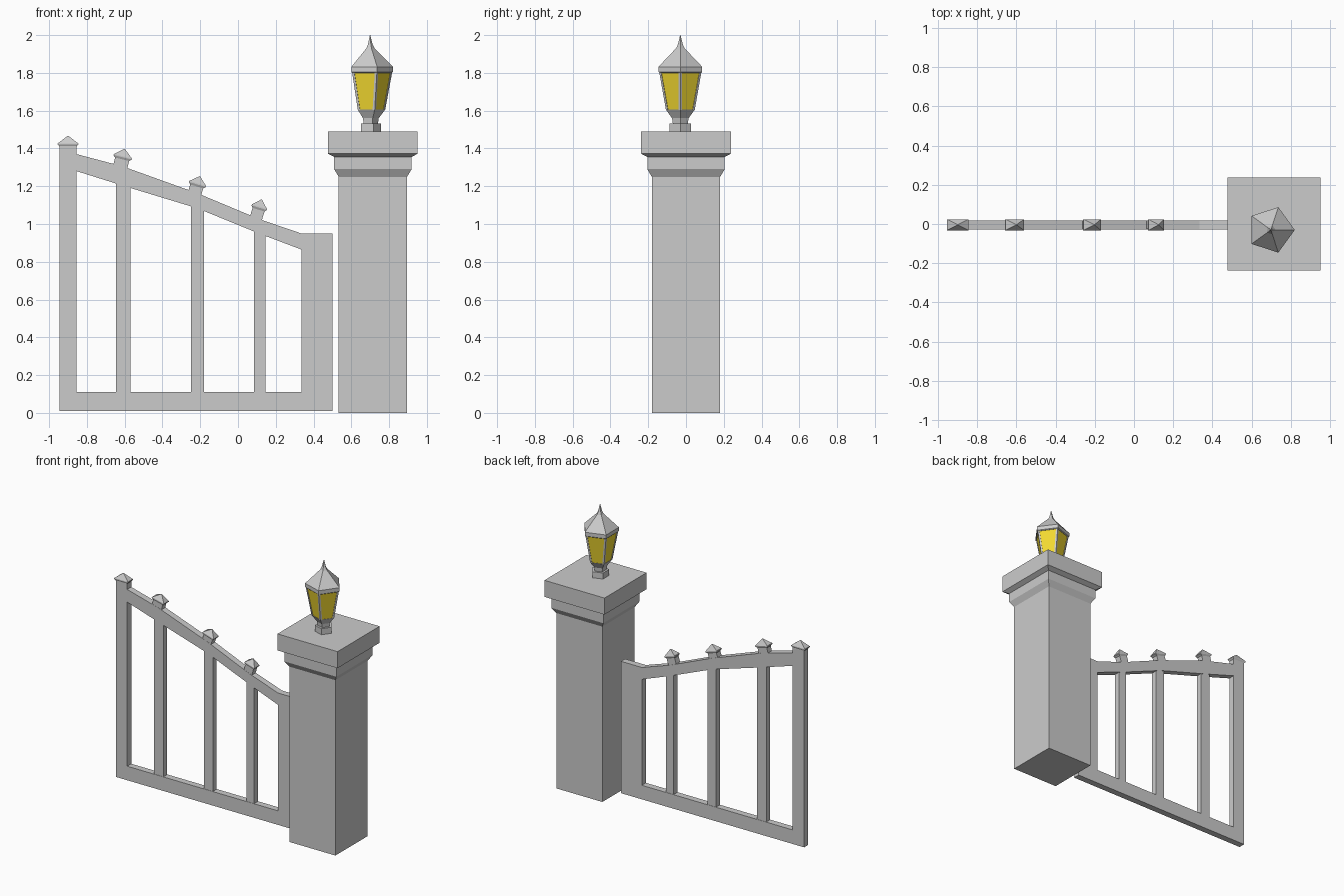
import bpy, bmesh
from math import pi, sin, cos, sqrt, radians
from mathutils import Matrix, Vector

if "Cube" in bpy.data.objects:
    bpy.data.objects.remove(bpy.data.objects["Cube"])


def finish(name, bm, matrix=None, mat=None):
    bmesh.ops.remove_doubles(bm, verts=bm.verts, dist=1e-5)
    bmesh.ops.recalc_face_normals(bm, faces=bm.faces)
    me = bpy.data.meshes.new(name)
    bm.to_mesh(me)
    bm.free()
    ob = bpy.data.objects.new(name, me)
    bpy.context.collection.objects.link(ob)
    if matrix:
        ob.matrix_world = matrix
    if mat:
        me.materials.append(mat)
    return ob


def skin(bm, sections):
    """Join equal-length point rings into a closed solid."""
    rings = [[bm.verts.new(p) for p in s] for s in sections]
    n = len(rings[0])
    for a, b in zip(rings, rings[1:]):
        for i in range(n):
            j = (i + 1) % n
            bm.faces.new((a[i], a[j], b[j], b[i]))
    bm.faces.new(rings[0][::-1])
    bm.faces.new(rings[-1])


def loft(name, profile, n, matrix, mat=None):
    """Stack n-sided rings of (radius, z)."""
    bm = bmesh.new()
    skin(bm, [[(r * cos(2 * pi * i / n), r * sin(2 * pi * i / n), z)
               for i in range(n)] for r, z in profile])
    return finish(name, bm, matrix, mat)


def square_loft(name, profile, matrix):
    """Stack rectangles of (half x, half y, z)."""
    bm = bmesh.new()
    skin(bm, [[(-x, -y, z), (x, -y, z), (x, y, z), (-x, y, z)]
              for x, y, z in profile])
    return finish(name, bm, matrix)


def panel(name, outline, half):
    """Extrude an (x, z) outline through the gate thickness."""
    bm = bmesh.new()
    skin(bm, [[(x, GATE_Y + s * half, z) for x, z in outline] for s in (-1, 1)])
    return finish(name, bm)


# Stone pillar with moulded cap
pillar = [(.181, 0), (.181, 1.25), (.205, 1.29), (.205, 1.355), (.237, 1.372), (.237, 1.49)]
square_loft("pillar", [(w, w, z) for w, z in pillar], Matrix.Translation((.714, 0, 0)))

# Five-sided lantern
gold = bpy.data.materials.new("lantern_glass")
gold.diffuse_color = (.9, .7, .03, 1)
gold.use_nodes = True
gold.node_tree.nodes["Principled BSDF"].inputs["Base Color"].default_value = gold.diffuse_color
at = Matrix.Translation((.699, -.03, 0))
loft("lantern_base", [(.059, 1.488), (.059, 1.533), (.042, 1.533), (.046, 1.56),
                      (.08, 1.605)], 5, at)
loft("lantern_glass", [(.076, 1.603), (.113, 1.802)], 5, at, gold)
loft("lantern_roof", [(.115, 1.80), (.122, 1.805), (.122, 1.832), (.024, 1.93),
                      (.014, 1.95), (.001, 2.0)], 5, at)

# Ribs along the lantern corners
bm = bmesh.new()
for k in range(5):
    sections = []
    for r, z in ((.08, 1.603), (.117, 1.802)):
        prev, c, nxt = [Vector((r * cos(2 * pi * (k + d) / 5), r * sin(2 * pi * (k + d) / 5), z))
                        for d in (-1, 0, 1)]
        inner = c - Vector((c.x, c.y, 0)).normalized() * .02
        sections.append([c, c + (nxt - c).normalized() * .012, inner,
                         c + (prev - c).normalized() * .012])
    skin(bm, sections)
finish("lantern_ribs", bm, at)

# Gate frame: bottom rail, sloping top rail with hinge stile, tall end post
GATE_Y = -.004
T = .023
panel("bottom_rail", [(-.855, .01), (.5, .01), (.5, .11), (-.855, .11)], T)
panel("end_post", [(-.945, .01), (-.855, .01), (-.855, 1.415), (-.945, 1.415)], T)
panel("top_rail", [(-.855, 1.37), (-.61, 1.305), (-.215, 1.163), (.115, 1.025), (.335, .95),
                   (.335, .865), (.115, .948), (-.215, 1.083), (-.61, 1.203), (-.855, 1.28)], T)
panel("hinge_stile", [(.335, .11), (.5, .11), (.5, .95), (.335, .95)], T)

# Upright bars (x0, x1, top)
for i, (a, b, top) in enumerate([(-.645, -.57, 1.23), (-.25, -.18, 1.10), (.085, .145, .97)]):
    panel(f"gate_bar_{i + 1}", [(a, .09), (b, .09), (b, top), (a, top)], T - .002)

# Pointed caps, leaning with the slope (x, z, neck half width, cap half width, tilt)
caps = [(-.9, 1.425, .045, .055, 0), (-.61, 1.357, .038, .05, 14),
        (-.214, 1.213, .036, .047, 17), (.113, 1.09, .033, .042, 17)]
for i, (x, z, w, c, tilt) in enumerate(caps):
    m = Matrix.Translation((x, GATE_Y, z)) @ Matrix.Rotation(radians(tilt), 4, 'Y')
    square_loft(f"post_cap_{i + 1}", [(w, T - .001, -.085), (w, T - .001, -.015),
                                      (c, .028, -.004), (c * .98, .028, .002),
                                      (.001, .001, .042)], m)
